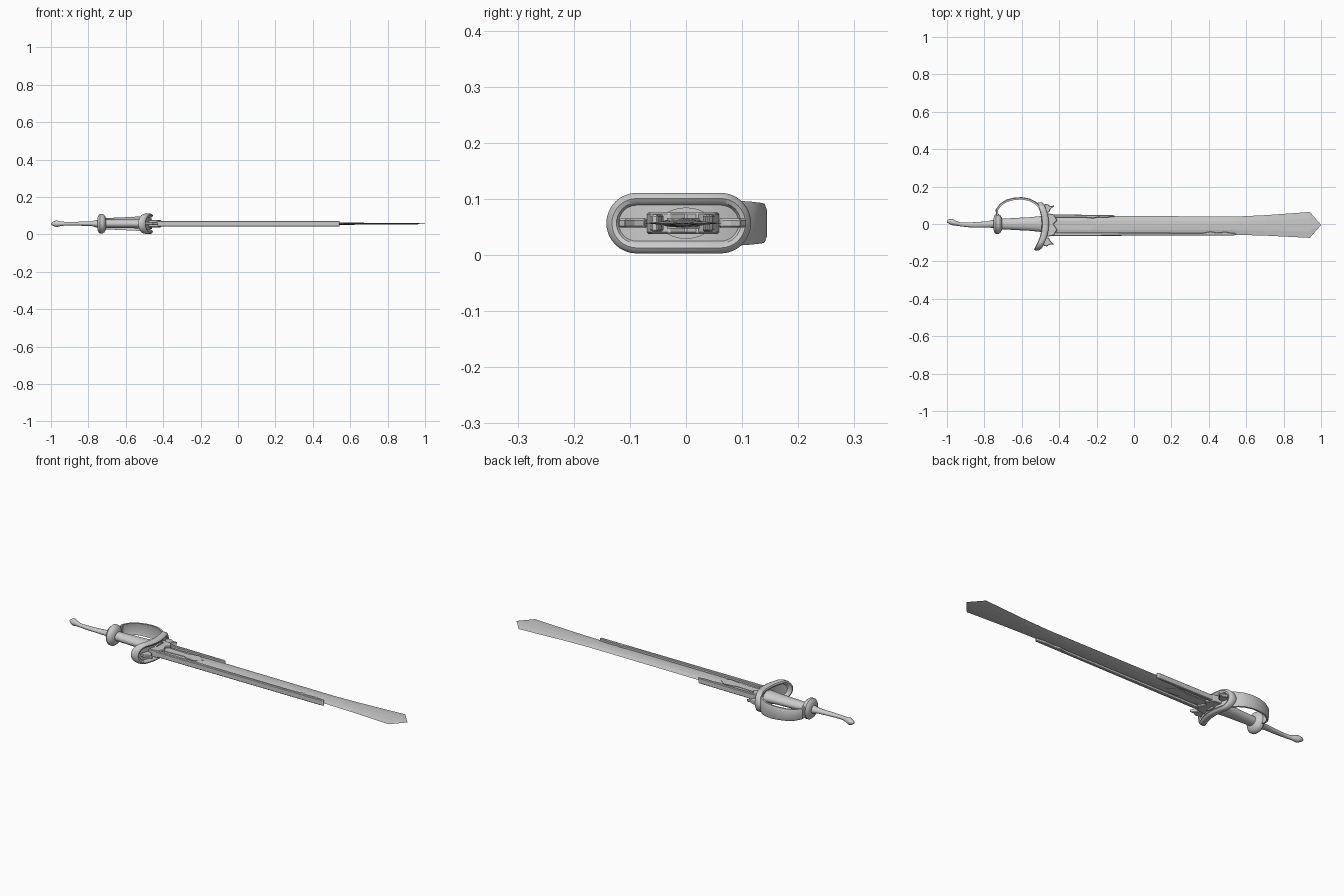
import bpy, bmesh, math
from mathutils import Vector

if "Cube" in bpy.data.objects:
    bpy.data.objects.remove(bpy.data.objects["Cube"])

ZC = 0.057  # height of the sword's centre plane


def make(name, verts, faces, smooth=None):
    me = bpy.data.meshes.new(name)
    me.from_pydata(verts, [], faces)
    bm = bmesh.new()
    bm.from_mesh(me)
    bmesh.ops.recalc_face_normals(bm, faces=bm.faces)
    bm.to_mesh(me)
    bm.free()
    ob = bpy.data.objects.new(name, me)
    bpy.context.collection.objects.link(ob)
    if smooth:
        bpy.ops.object.select_all(action='DESELECT')
        ob.select_set(True)
        bpy.context.view_layer.objects.active = ob
        bpy.ops.object.shade_smooth_by_angle(angle=math.radians(smooth))
    return ob


def bridge(rings, caps=True):
    """Join equal-sized rings of points into a tube."""
    n = len(rings[0])
    verts = [p for r in rings for p in r]
    faces = [(k * n + i, k * n + (i + 1) % n, (k + 1) * n + (i + 1) % n, (k + 1) * n + i)
             for k in range(len(rings) - 1) for i in range(n)]
    if caps:
        faces += [tuple(range(n)), tuple(range(len(verts) - n, len(verts)))]
    return verts, faces


def turned(name, stations, n=20):
    """Elliptical sections along x: (x, y centre, y radius, z radius)."""
    ang = [2 * math.pi * i / n for i in range(n)]
    rings = [[(x, yc + ry * math.cos(a), ZC + rz * math.sin(a)) for a in ang]
             for x, yc, ry, rz in stations]
    return make(name, *bridge(rings), smooth=40)


def plate(name, outline, half, bevel=0.003):
    """Flat outline in the xy plane, thickened about the centre plane."""
    ob = make(name, *bridge([[(x, y, ZC + s * half) for x, y in outline] for s in (-1, 1)]))
    if bevel:
        m = ob.modifiers.new("soft_edges", 'BEVEL')
        m.width = bevel
        m.segments = 1
    return ob


# Blade: flat-bodied section with bevelled cutting edges, flaring to a point
rings = []
for x, lo, hi, h in [(-0.47, -0.056, 0.044, 0.008), (-0.1, -0.056, 0.043, 0.008),
                     (0.55, -0.058, 0.040, 0.006), (0.70, -0.062, 0.047, 0.005),
                     (0.94, -0.074, 0.064, 0.004), (0.999, -0.007, -0.003, 0.001)]:
    w = hi - lo
    rings.append([(x, lo, ZC), (x, lo + 0.25 * w, ZC + 0.8 * h), (x, lo + w / 2, ZC + h),
                  (x, hi - 0.25 * w, ZC + 0.8 * h), (x, hi, ZC), (x, hi - 0.25 * w, ZC - 0.8 * h),
                  (x, lo + w / 2, ZC - h), (x, lo + 0.25 * w, ZC - 0.8 * h)])
make("blade", *bridge(rings))

# Raised edge rims: long on the front, short on the back
plate("long_edge_rim", [(-0.46, -0.064), (0.54, -0.061), (0.545, -0.05), (0.49, -0.043),
                        (0.44, -0.046), (0.41, -0.040), (0.37, -0.047), (-0.46, -0.046)], 0.015)
plate("short_edge_rim", [(-0.46, 0.051), (-0.11, 0.048), (-0.10, 0.040), (-0.15, 0.034),
                         (-0.19, 0.036), (-0.22, 0.030), (-0.26, 0.034), (-0.46, 0.034)], 0.015)

# Central spine inlay with arrow end
spine = [(-0.46, 0.018), (-0.30, 0.012), (-0.29, 0.018), (-0.24, 0.024), (-0.20, -0.005)]
plate("spine_inlay", spine + [(x, -0.01 - y) for x, y in reversed(spine[:-1])], 0.0095, 0)

# Blade collar and forward prongs
plate("blade_collar", [(-0.48, -0.07), (-0.43, -0.062), (-0.41, -0.03), (-0.43, 0.0),
                       (-0.41, 0.02), (-0.43, 0.052), (-0.48, 0.06)], 0.019)
prong = [(-0.49, 0.055), (-0.455, 0.062), (-0.445, 0.08), (-0.425, 0.098), (-0.45, 0.097),
         (-0.465, 0.108), (-0.50, 0.10)]
plate("upper_prong", prong, 0.008)
plate("lower_prong", [(x, -0.012 - y) for x, y in prong], 0.008)


# Guard: rounded oblong with a raised rim and dished faces, bowed toward the hilt
def oblong(inset, dx, straight=10, arc=8):
    lo, hi, r = -0.142, 0.116, 0.054
    pts = []
    for i in range(straight + 1):
        pts.append((lo + r + (hi - lo - 2 * r) * i / straight, r - inset))
    for i in range(1, arc):
        a = math.pi / 2 * (1 - i / arc)
        pts.append((hi - r + (r - inset) * math.cos(a), (r - inset) * math.sin(a)))
    pts.append((hi - inset, 0.002))
    left = [(lo + inset, 0.002)]
    for i in range(1, arc):
        a = math.pi / 2 * i / arc
        left.append((lo + r - (r - inset) * math.cos(a), (r - inset) * math.sin(a)))
    top = left + pts
    loop = top + [(y, -z) for y, z in reversed(top)]
    return [(-0.473 - 2.3 * y * y + dx, y, ZC + z) for y, z in loop]


profile = [(0.022, -0.006), (0.018, -0.016), (0.010, -0.020), (0.003, -0.016), (0, -0.006),
           (0, 0.006), (0.003, 0.014), (0.010, 0.018), (0.018, 0.014), (0.022, 0.006)]
rings = [oblong(*p) for p in profile]
verts, faces = bridge(rings, caps=False)
n = len(rings[0])
for base in (0, len(verts) - n):
    faces += [(base + i, base + i + 1, base + n - 2 - i, base + n - 1 - i)
              for i in range(n // 2 - 1)]
make("guard", verts, faces, smooth=40)

# Knuckle bow: curved strap that widens toward the guard
path = [(-0.730, 0.035), (-0.733, 0.075), (-0.712, 0.104), (-0.68, 0.124), (-0.64, 0.134),
        (-0.60, 0.137), (-0.56, 0.129), (-0.53, 0.114), (-0.505, 0.09)]
rings = []
for i, (x, y) in enumerate(path):
    a, b = path[max(i - 1, 0)], path[min(i + 1, len(path) - 1)]
    t = Vector((b[0] - a[0], b[1] - a[1])).normalized()
    w = 0.026 + 0.014 * i / (len(path) - 1)
    rings.append([(x - t.y * u, y + t.x * u, ZC + v) for u, v in
                  [(-0.006, -w), (0.003, -w), (0.007, -w * 0.7), (0.007, w * 0.7),
                   (0.003, w), (-0.006, w), (-0.003, w * 0.6), (-0.003, -w * 0.6)]])
make("knuckle_bow", *bridge(rings), smooth=35)

# Grip swelling toward the guard
turned("grip", [(-0.73, 0, 0.028, 0.024), (-0.69, 0, 0.029, 0.022), (-0.62, 0, 0.033, 0.023),
                (-0.56, 0, 0.036, 0.024), (-0.50, 0, 0.042, 0.027), (-0.46, 0, 0.046, 0.028)])

# Rounded disc between grip and tail
turned("pommel_disc", [(-0.752, 0, 0.030, 0.030), (-0.746, 0, 0.046, 0.045),
                       (-0.737, 0, 0.054, 0.053), (-0.724, 0, 0.054, 0.053),
                       (-0.714, 0, 0.046, 0.045), (-0.705, 0, 0.030, 0.030)], 28)

# Slim tail ending in an upturned knob
turned("tail_handle", [(-0.999, 0.014, 0.005, 0.004), (-0.988, 0.014, 0.013, 0.012),
                       (-0.970, 0.010, 0.017, 0.018), (-0.950, 0.004, 0.013, 0.013),
                       (-0.925, -0.003, 0.010, 0.010), (-0.88, -0.005, 0.013, 0.010),
                       (-0.83, -0.004, 0.015, 0.011), (-0.78, -0.002, 0.017, 0.013),
                       (-0.765, 0, 0.020, 0.018), (-0.735, 0, 0.024, 0.024)])
